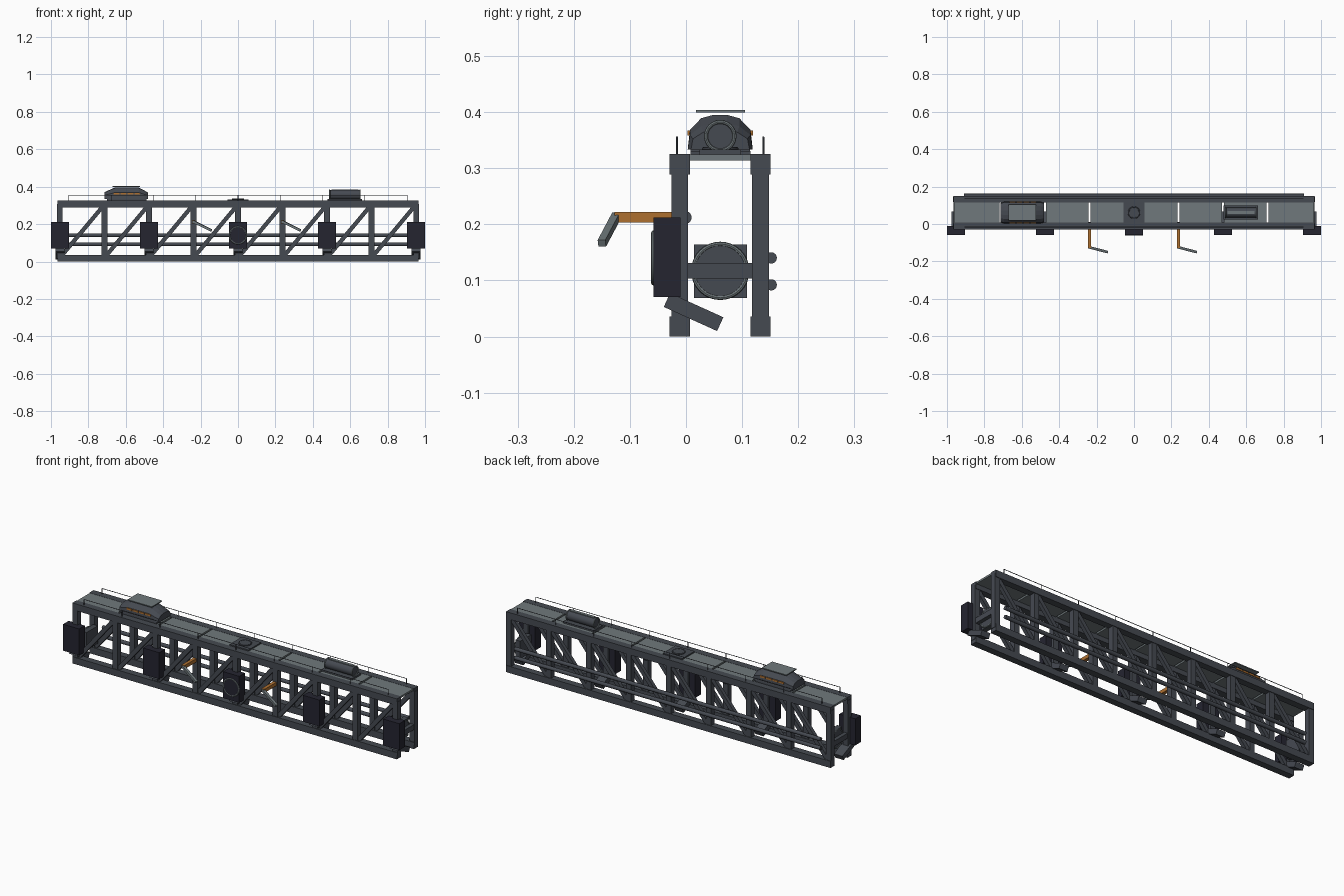
import bpy, bmesh, math
from mathutils import Vector, Matrix

if "Cube" in bpy.data.objects:
    bpy.data.objects.remove(bpy.data.objects["Cube"])


def mat(name, rgb):
    m = bpy.data.materials.new(name)
    m.diffuse_color = (*rgb, 1)
    m.use_nodes = True
    m.node_tree.nodes["Principled BSDF"].inputs["Base Color"].default_value = m.diffuse_color
    return m


STEEL = mat("dark slate steel", (0.060, 0.068, 0.083))
GREY = mat("light grey metal", (0.16, 0.19, 0.20))
BLACK = mat("blue black housing", (0.018, 0.018, 0.030))
ORANGE = mat("orange paint", (0.42, 0.16, 0.03))


def make(name, bm, m, smooth=False):
    bmesh.ops.recalc_face_normals(bm, faces=bm.faces)
    me = bpy.data.meshes.new(name)
    bm.to_mesh(me)
    bm.free()
    ob = bpy.data.objects.new(name, me)
    bpy.context.collection.objects.link(ob)
    me.materials.append(m)
    if smooth:
        bpy.ops.object.select_all(action='DESELECT')
        ob.select_set(True)
        bpy.context.view_layer.objects.active = ob
        bpy.ops.object.shade_smooth_by_angle(angle=math.radians(35))
    return ob


def box(name, x, y, z, m):
    """Box from (min, max) ranges."""
    bm = bmesh.new()
    c = [(a + b) / 2 for a, b in (x, y, z)]
    s = [b - a for a, b in (x, y, z)]
    bmesh.ops.create_cube(bm, size=1, matrix=Matrix.Translation(c) @ Matrix.Diagonal((*s, 1)))
    return make(name, bm, m)


def beam(name, a, b, w, h, m):
    """Rectangular bar between two points."""
    a, b = Vector(a), Vector(b)
    d = b - a
    rot = d.to_track_quat('X', 'Z').to_matrix().to_4x4()
    bm = bmesh.new()
    bmesh.ops.create_cube(bm, size=1, matrix=Matrix.Translation((a + b) / 2) @ rot
                          @ Matrix.Diagonal((d.length, w, h, 1)))
    return make(name, bm, m)


def rod(name, a, b, r, m, seg=24):
    a, b = Vector(a), Vector(b)
    d = b - a
    rot = d.to_track_quat('Z', 'Y').to_matrix().to_4x4()
    bm = bmesh.new()
    bmesh.ops.create_cone(bm, cap_ends=True, segments=seg, radius1=r, radius2=r, depth=d.length,
                          matrix=Matrix.Translation((a + b) / 2) @ rot)
    return make(name, bm, m, True)


def ring(name, c, axis, r, t, m):
    """Torus of major radius r and tube radius t."""
    rot = Vector(axis).to_track_quat('Z', 'Y').to_matrix().to_4x4()
    bm = bmesh.new()
    n, k = 32, 8
    grid = []
    for i in range(n):
        u = 2 * math.pi * i / n
        grid.append([bm.verts.new(((r + t * math.cos(v)) * math.cos(u),
                                   (r + t * math.cos(v)) * math.sin(u), t * math.sin(v)))
                     for v in (2 * math.pi * j / k for j in range(k))])
    for i in range(n):
        for j in range(k):
            p, q, e = grid[i], grid[(i + 1) % n], (j + 1) % k
            bm.faces.new((p[j], q[j], q[e], p[e]))
    bm.transform(Matrix.Translation(c) @ rot)
    return make(name, bm, m, True)


BAY = 0.238
POSTS = [BAY * i for i in range(-4, 5)]
YC = 0.061

# two truss sides: chords, posts and diagonals
for side, y in (("front", -0.011), ("back", 0.133)):
    for lev, z in (("bottom", 0.0), ("top", 0.289)):
        box(f"{side}_{lev}_chord", (-0.965, 0.965), (y - 0.018, y + 0.018), (z, z + 0.036), STEEL)
    for i, x in enumerate(POSTS):
        box(f"{side}_post_{i}", (x - 0.015, x + 0.015), (y - 0.015, y + 0.015), (0.02, 0.307), STEEL)
    for i, x in enumerate(POSTS[:-1]):
        beam(f"{side}_diagonal_{i}", (x, y, 0.02), (x + BAY, y, 0.305), 0.02, 0.022, STEEL)

    # thin hand rail
    ry = y - 0.005 if side == "front" else y + 0.005
    rod(f"{side}_hand_rail", (-0.905, ry, 0.355), (0.905, ry, 0.355), 0.0018, STEEL, 6)
    for i in range(9):
        x = -0.905 + 1.81 * i / 8
        rod(f"{side}_rail_post_{i}", (x, ry, 0.32), (x, ry, 0.355), 0.0018, STEEL, 6)

# deck panels with gaps at the posts
for i, x in enumerate(POSTS[:-1]):
    a = x - 0.01 if i == 0 else x + 0.005
    b = x + BAY + 0.01 if i == 7 else x + BAY - 0.005
    box(f"deck_panel_{i}", (a, b), (0.005, 0.117), (0.314, 0.324), GREY)

# service pipes along the back
for i, z in enumerate((0.14, 0.092)):
    rod(f"service_pipe_{i}", (-0.91, 0.152, z), (0.91, 0.152, z), 0.010, STEEL, 16)

# hanging front boxes and the slanted chutes below them
for i, x in enumerate(POSTS[::2]):
    box(f"front_box_{i}", (x - 0.048, x + 0.048), (-0.058, -0.010), (0.07, 0.212), BLACK)
    beam(f"slanted_chute_{i}", (x, -0.034, 0.065), (x, 0.061, 0.022), 0.05, 0.027, STEEL)

# round port on the middle box
rod("port_disc", (0, -0.056, 0.14), (0, -0.060, 0.14), 0.047, BLACK, 32)
ring("port_ring", (0, -0.058, 0.14), (0, 1, 0), 0.045, 0.004, GREY)

# end units: housing, ring, disc and crossbar
for s, n in ((-1, "left"), (1, "right")):
    box(f"{n}_end_housing", sorted((s * 0.91, s * 0.938)), (0.014, 0.109), (0.069, 0.164), STEEL)
    rod(f"{n}_end_disc", (s * 0.936, YC, 0.117), (s * 0.944, YC, 0.117), 0.047, STEEL, 32)
    ring(f"{n}_end_ring", (s * 0.942, YC, 0.117), (1, 0, 0), 0.048, 0.004, GREY)
    box(f"{n}_crossbar", sorted((s * 0.94, s * 0.964)), (0.0, 0.122), (0.103, 0.131), STEEL)

# orange arms with folded grey forearms
for i, x in enumerate((-BAY, BAY)):
    box(f"orange_arm_{i}", (x - 0.009, x + 0.009), (-0.127, -0.02), (0.203, 0.222), ORANGE)
    rod(f"arm_hub_{i}", (x - 0.012, -0.002, 0.212), (x + 0.012, -0.002, 0.212), 0.012, STEEL, 16)
    beam(f"forearm_{i}", (x - 0.004, -0.124, 0.215), (x + 0.096, -0.150, 0.166), 0.014, 0.013, GREY)

# cabin on the roof: rounded section lofted with pulled-in ends
half = [(0.058, 0.333), (0.054, 0.368), (0.034, 0.389), (0.012, 0.395)]
section = half + [(-y, z) for y, z in reversed(half)]
bm = bmesh.new()
loops = []
for x, ky, top in ((-0.713, 0.90, 0.374), (-0.695, 1, 0.383), (-0.66, 1, 0.4), (-0.53, 1, 0.4),
                   (-0.50, 1, 0.383), (-0.480, 0.90, 0.370)):
    loops.append([bm.verts.new((x, YC + y * ky, 0.333 + (z - 0.333) * (top - 0.333) / 0.067))
                  for y, z in section])
for p, q in zip(loops, loops[1:]):
    for j in range(len(p)):
        e = (j + 1) % len(p)
        bm.faces.new((p[j], q[j], q[e], p[e]))
bm.faces.new(loops[0])
bm.faces.new(loops[-1])
make("cabin_shell", bm, STEEL)
box("cabin_base", (-0.70, -0.49), (0.008, 0.114), (0.322, 0.334), STEEL)
box("cabin_roof_plate", (-0.67, -0.525), (0.018, 0.105), (0.399, 0.404), GREY)
for s, n in ((-1, "front"), (1, "back")):
    for i in range(4):
        x = -0.665 + i * 0.037
        box(f"cabin_{n}_orange_strip_{i}", (x, x + 0.031),
            sorted((YC + s * 0.052, YC + s * 0.0585)), (0.358, 0.367), ORANGE)

# centre hatch
box("hatch_plate", (-0.057, 0.057), (0.008, 0.115), (0.322, 0.331), STEEL)
rod("hatch_lid", (0, YC, 0.329), (0, YC, 0.336), 0.028, STEEL, 32)
ring("hatch_ring", (0, YC, 0.334), (0, 0, 1), 0.029, 0.004, STEEL)

# winch drum on the right of the deck
box("drum_base", (0.478, 0.662), (0.024, 0.098), (0.322, 0.333), STEEL)
rod("drum", (0.49, YC, 0.357), (0.652, YC, 0.357), 0.026, STEEL, 32)
for i, x in enumerate((0.490, 0.652)):
    ring(f"drum_rim_{i}", (x, YC, 0.357), (1, 0, 0), 0.0255, 0.0035, GREY)
box("drum_top_bar", (0.50, 0.645), (0.053, 0.069), (0.380, 0.386), GREY)
